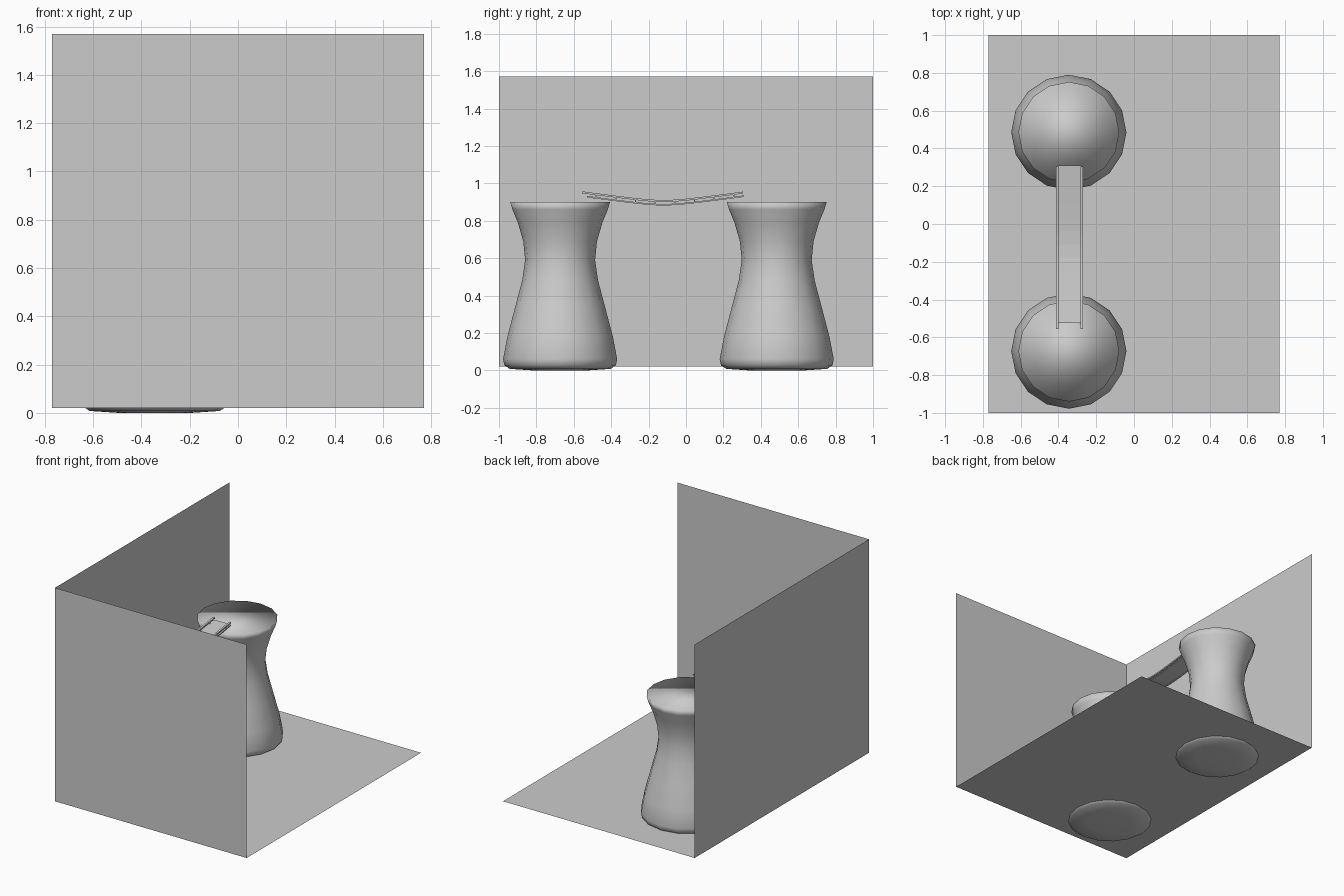
import bpy, bmesh, math
from mathutils import Vector

if "Cube" in bpy.data.objects:
    bpy.data.objects.remove(bpy.data.objects["Cube"])

grey = bpy.data.materials.new("plain_grey")
grey.diffuse_color = (0.6, 0.6, 0.6, 1)
grey.use_nodes = True
grey.node_tree.nodes["Principled BSDF"].inputs["Base Color"].default_value = grey.diffuse_color


def make(name, bm, smooth=False):
    bmesh.ops.recalc_face_normals(bm, faces=bm.faces)
    me = bpy.data.meshes.new(name)
    for f in bm.faces:
        f.smooth = smooth
    bm.to_mesh(me)
    bm.free()
    me.materials.append(grey)
    ob = bpy.data.objects.new(name, me)
    bpy.context.collection.objects.link(ob)
    return ob


def sheet(name, corners):
    bm = bmesh.new()
    bm.faces.new([bm.verts.new(c) for c in corners])
    me = make(name, bm)
    return me


# Floor and two thin walls
X, Y, Z0, Z1 = 0.77, 1.0, 0.02, 1.57
floor = sheet("floor", [(-X, -Y, Z0), (X, -Y, Z0), (X, Y, Z0), (-X, Y, Z0)])
front_wall = sheet("front_wall", [(-X, -Y, Z0), (X, -Y, Z0), (X, -Y, Z1), (-X, -Y, Z1)])
side_wall = sheet("side_wall", [(-X, Y, Z0), (-X, -Y, Z0), (-X, -Y, Z1), (-X, Y, Z1)])

# Waisted towers: 16-sided lathe with flat cap and slightly bulging base
PROFILE = [(0.15, 0.0), (0.27, 0.008), (0.298, 0.027), (0.305, 0.06), (0.282, 0.18),
           (0.24, 0.34), (0.203, 0.48), (0.187, 0.59), (0.197, 0.69), (0.226, 0.79),
           (0.255, 0.86), (0.267, 0.9)]
SIDES = 16


def tower(name, cx, cy):
    bm = bmesh.new()
    rings = []
    for r, z in PROFILE:
        rings.append([bm.verts.new((cx + r * math.cos(2 * math.pi * i / SIDES),
                                    cy + r * math.sin(2 * math.pi * i / SIDES), z))
                      for i in range(SIDES)])
    for a, b in zip(rings, rings[1:]):
        for i in range(SIDES):
            j = (i + 1) % SIDES
            bm.faces.new((a[i], a[j], b[j], b[i]))
    bm.faces.new(rings[0][::-1])
    bm.faces.new(rings[-1])
    make(name, bm, True)


tower("front_tower", -0.345, -0.673)
tower("back_tower", -0.345, 0.485)


# Sagging bridge: deck, side rails and posts
CX, MID = -0.342, -0.12


def sag(y):
    d = abs(y - MID)
    return 0.046 * (math.sqrt(d * d + 0.01) - 0.1) / 0.34


def beam(name, x, y0, y1, z, w, h, n=12):
    bm = bmesh.new()
    rings = []
    for k in range(n + 1):
        y = y0 + (y1 - y0) * k / n
        zz = z + sag(y)
        rings.append([bm.verts.new((x + dx * w / 2, y, zz + dz * h / 2))
                      for dx, dz in ((-1, -1), (1, -1), (1, 1), (-1, 1))])
    for a, b in zip(rings, rings[1:]):
        for i in range(4):
            j = (i + 1) % 4
            bm.faces.new((a[i], a[j], b[j], b[i]))
    bm.faces.new(rings[0])
    bm.faces.new(rings[-1])
    make(name, bm)


beam("bridge_deck", CX, -0.525, 0.31, 0.886, 0.13, 0.006)
for side, s in (("left", -1), ("right", 1)):
    x = CX + s * 0.065
    beam(side + "_top_rail", x, -0.555, 0.305, 0.905, 0.014, 0.01)
    beam(side + "_bottom_rail", x, -0.53, 0.305, 0.885, 0.012, 0.008)
    bm = bmesh.new()
    for k in range(8):
        y = -0.48 + 0.105 * k
        vs = bmesh.ops.create_cube(bm, size=1)["verts"]
        bmesh.ops.scale(bm, vec=(0.007, 0.007, 0.02), verts=vs)
        bmesh.ops.translate(bm, vec=Vector((x, y, 0.895 + sag(y))), verts=vs)
    make(side + "_posts", bm)
